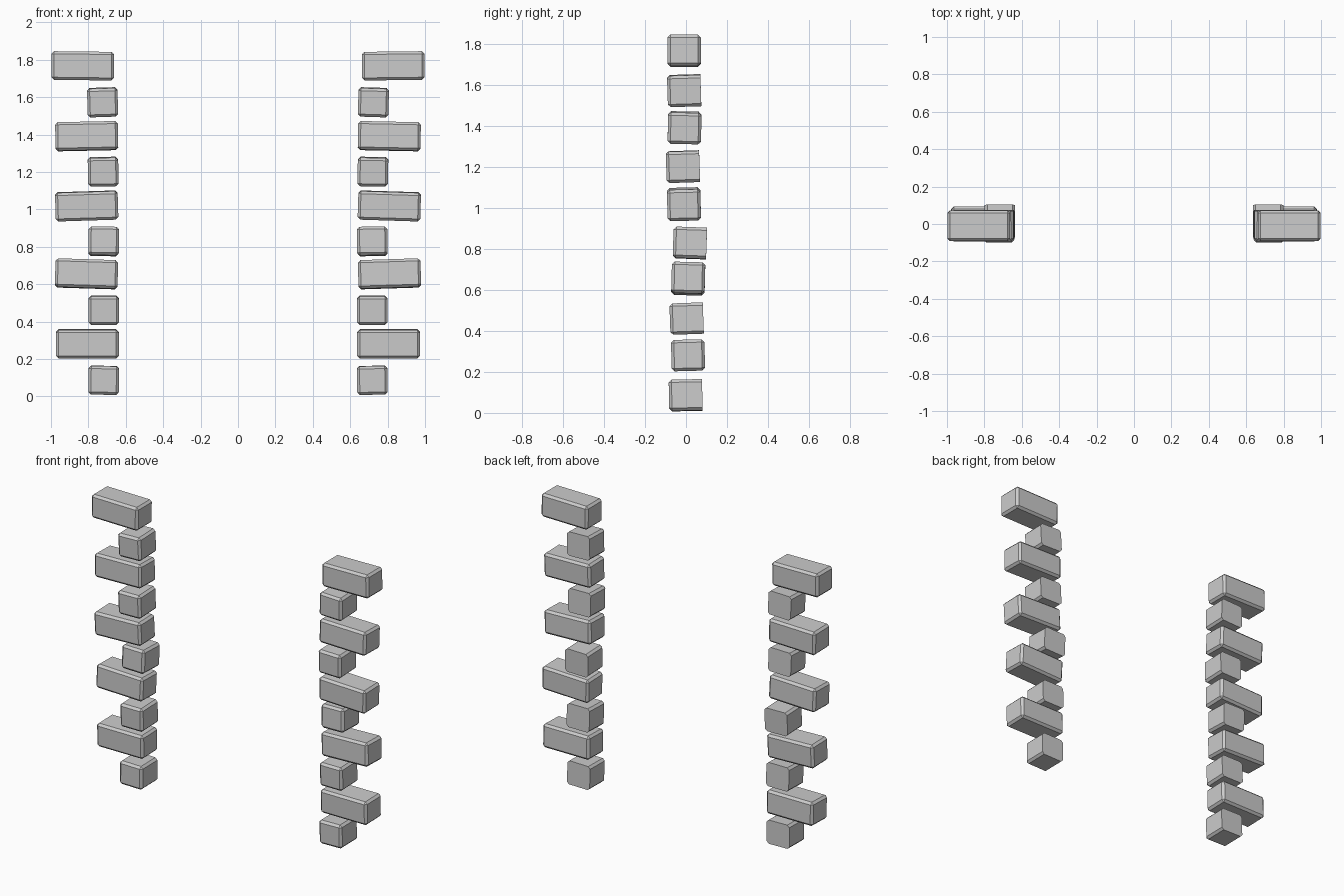
import bpy, bmesh
from math import radians
from mathutils import Matrix, Euler

if "Cube" in bpy.data.objects:
    bpy.data.objects.remove(bpy.data.objects["Cube"])

LONG, SIZE, DEPTH, BEVEL = 0.335, 0.153, 0.163, 0.014


def stone(name, length, loc, rot, cut_back):
    """Chamfered block; a cut block keeps sharp edges on its back face."""
    bm = bmesh.new()
    bmesh.ops.create_cube(bm, size=1)
    bmesh.ops.scale(bm, vec=(length, DEPTH, SIZE), verts=bm.verts)
    edges = [e for e in bm.edges
             if not (cut_back and all(v.co.y > 0 for v in e.verts))]
    bmesh.ops.bevel(bm, geom=edges, offset=BEVEL, segments=1,
                    affect='EDGES', profile=0.5)
    bmesh.ops.recalc_face_normals(bm, faces=bm.faces)
    turn = Euler([radians(a) for a in rot]).to_matrix().to_4x4()
    bm.transform(Matrix.Translation(loc) @ turn)
    mesh = bpy.data.meshes.new(name)
    bm.to_mesh(mesh)
    bm.free()
    bpy.context.collection.objects.link(bpy.data.objects.new(name, mesh))


# Courses from the ground up: is long, x, y, z, tilt about x, tilt about y
courses = [
    (False, -0.718, -0.002, 0.086, 0.8, 1.0),
    (True, -0.805, 0.010, 0.281, 1.5, 0.0),
    (False, -0.718, 0.003, 0.460, 2.0, 0.0),
    (True, -0.810, 0.011, 0.655, -1.5, 1.8),
    (False, -0.718, 0.019, 0.829, -2.0, 1.0),
    (True, -0.809, -0.010, 1.018, 1.5, -1.8),
    (False, -0.721, -0.015, 1.201, 2.0, -1.0),
    (True, -0.809, -0.007, 1.391, -1.2, -1.2),
    (False, -0.724, -0.009, 1.572, 1.8, -1.8),
    (True, -0.830, -0.009, 1.767, 0.0, 0.7),
]

# Matching left and right door-frame edges
for side, s in (("left", 1), ("right", -1)):
    for i, (is_long, x, y, z, rx, ry) in enumerate(courses):
        kind = "long_stone" if is_long else "short_stone"
        stone(f"{side}_{kind}_{i + 1}", LONG if is_long else DEPTH,
              (s * x, y, z), (rx, s * ry, 0), not is_long)
